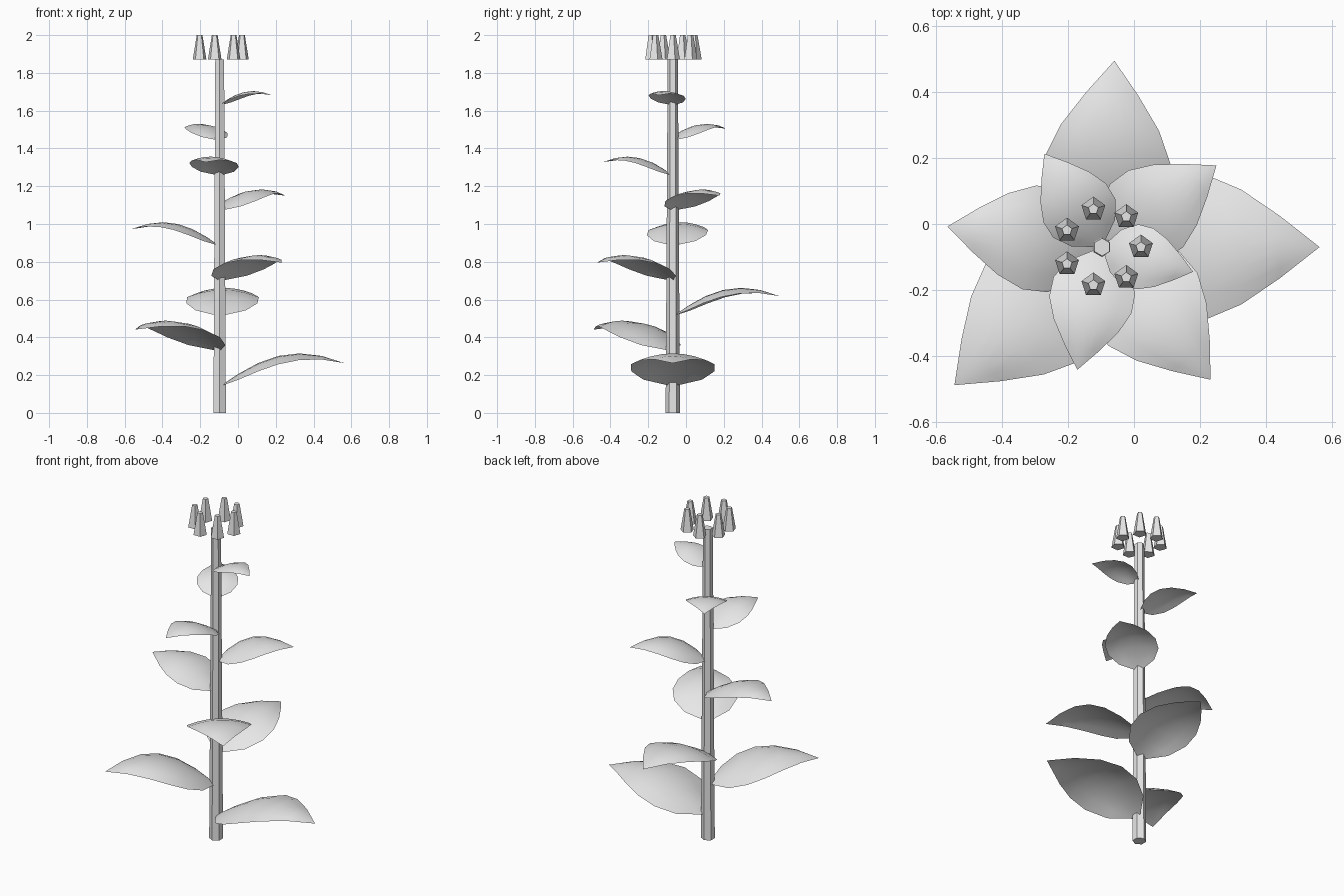
import bpy
import bmesh
from math import sin, cos, pi, radians

if "Cube" in bpy.data.objects:
    bpy.data.objects.remove(bpy.data.objects["Cube"])

STEM_X, STEM_Y, STEM_TOP = -0.097, -0.07, 1.87

grey = bpy.data.materials.new("light_grey")
grey.use_nodes = True
colour = (0.8, 0.8, 0.8, 1)
grey.diffuse_color = colour
grey.node_tree.nodes["Principled BSDF"].inputs["Base Color"].default_value = colour


def taper(name, sides, r_bottom, r_top, x, y, z0, z1):
    """Upright tapered prism from z0 to z1."""
    bpy.ops.mesh.primitive_cone_add(vertices=sides, radius1=r_bottom, radius2=r_top,
                                    depth=z1 - z0, location=(x, y, (z0 + z1) / 2))
    ob = bpy.context.object
    ob.name = name
    ob.data.materials.append(grey)
    return ob


def leaf(name, length, z, azimuth, rows=6, half_cols=3):
    """Arched sheet growing from the stem, widest near the middle, edges drooping."""
    bm = bmesh.new()
    grid = []
    for i in range(rows + 1):
        s = i / rows
        # Rows sit slightly closer together where the blade climbs
        along = s - 0.03 * sin(pi * s)
        height = 0.265 * sin(0.75 * pi * s)
        half_width = 0.345 * sin(pi * s ** 0.8) if i < rows else 0
        if i in (0, rows):
            tip = bm.verts.new((along * length, 0, height * length))
            grid.append([tip] * (2 * half_cols + 1))
            continue
        row = []
        for j in range(-half_cols, half_cols + 1):
            u = j / half_cols
            droop = 0.2 * half_width * u * u
            row.append(bm.verts.new((along * length, u * half_width * length,
                                     (height - droop) * length)))
        grid.append(row)
    for a, b in zip(grid, grid[1:]):
        for j in range(2 * half_cols):
            corners = list(dict.fromkeys((a[j], b[j], b[j + 1], a[j + 1])))
            bm.faces.new(corners).smooth = True
    mesh = bpy.data.meshes.new(name)
    bm.to_mesh(mesh)
    bm.free()
    mesh.materials.append(grey)
    ob = bpy.data.objects.new(name, mesh)
    ob.location = (STEM_X, STEM_Y, z)
    ob.rotation_euler.z = azimuth
    bpy.context.collection.objects.link(ob)


# Stem
taper("stem", 6, 0.038, 0.027, STEM_X, STEM_Y, 0, STEM_TOP)

# Leaves spiral up the stem and shrink towards the top
for k in range(9):
    leaf(f"leaf_{k + 1}", 0.66 - 0.0467 * k, 0.14 + 0.186 * k, radians(223.1 * k))

# Ring of petals around the stem top
for k in range(7):
    a = 2 * pi * k / 7
    taper(f"petal_{k + 1}", 5, 0.038, 0.016,
          STEM_X + 0.118 * cos(a), STEM_Y + 0.118 * sin(a), STEM_TOP, 2)
